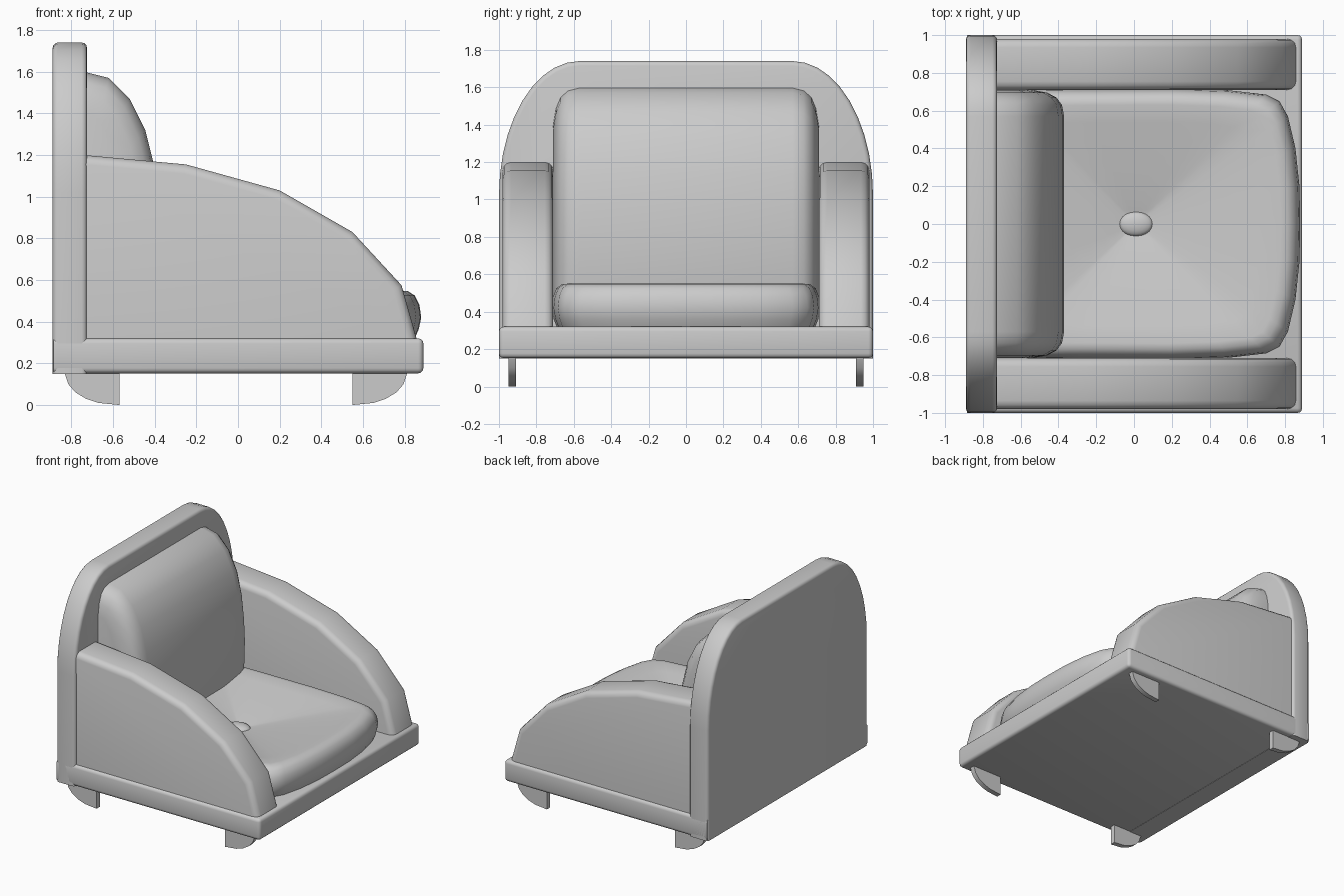
import bpy, bmesh, math
from mathutils import Vector

if "Cube" in bpy.data.objects:
    bpy.data.objects.remove(bpy.data.objects["Cube"])


def finish(name, bm, angle=35):
    bmesh.ops.recalc_face_normals(bm, faces=bm.faces)
    me = bpy.data.meshes.new(name)
    bm.to_mesh(me)
    bm.free()
    ob = bpy.data.objects.new(name, me)
    bpy.context.collection.objects.link(ob)
    bpy.ops.object.select_all(action='DESELECT')
    ob.select_set(True)
    bpy.context.view_layer.objects.active = ob
    bpy.ops.object.shade_smooth_by_angle(angle=math.radians(angle))
    return ob


def loft(name, rings, angle=35):
    """Skin closed rings of equal length and cap both ends."""
    bm = bmesh.new()
    vs = [[bm.verts.new(p) for p in r] for r in rings]
    n = len(vs[0])
    for a, b in zip(vs, vs[1:]):
        for i in range(n):
            j = (i + 1) % n
            bm.faces.new((a[i], a[j], b[j], b[i]))
    bm.faces.new(vs[0])
    bm.faces.new(vs[-1])
    return finish(name, bm, angle)


def prism(name, pts, vec, bevel=0, pick=None, segs=3):
    """Extrude a flat outline along vec and round the picked edges."""
    bm = bmesh.new()
    vec = Vector(vec)
    f = bm.faces.new([bm.verts.new(p) for p in pts])
    new = bmesh.ops.extrude_face_region(bm, geom=[f])['geom']
    for v in new:
        if isinstance(v, bmesh.types.BMVert):
            v.co += vec
    bmesh.ops.recalc_face_normals(bm, faces=bm.faces)
    if bevel:
        edges = [e for e in bm.edges
                 if pick((e.verts[0].co + e.verts[1].co) / 2, e.verts[1].co - e.verts[0].co)]
        bmesh.ops.bevel(bm, geom=edges, offset=bevel, segments=segs,
                        profile=0.5, affect='EDGES')
    return finish(name, bm)


# Base slab, rounded everywhere except at the back
prism("base", [(-.885, -1, .152), (.89, -1, .152), (.89, 1, .152), (-.885, 1, .152)],
      (0, 0, .168), .025, lambda m, d: m.x > -.8)

# Back panel with elliptical shoulders
half = [(.57 + .43 * math.cos(t), 1.02 + .72 * math.sin(t))
        for t in [math.pi / 2 * i / 10 for i in range(11)]]
outline = [(1, .15)] + half + [(-y, z) for y, z in reversed(half)] + [(-1, .15)]
prism("back_panel", [(-.89, y, z) for y, z in outline], (.165, 0, 0), .025,
      lambda m, d: m.z > .2 and abs(d.x) < .01)

# Arms with a sloping top
arm = [(-.74, .31), (-.74, 1.2), (-.25, 1.155), (.2, 1.03), (.55, .83), (.785, .575), (.86, .31)]
for side, y in (("left", -.98), ("right", .71)):
    prism("arm_" + side, [(x, y, z) for x, z in arm], (0, .27, 0), .045,
          lambda m, d: m.z > .32 and m.x > -.73 and abs(d.y) < .01)

# Thin quarter-round feet
foot = [(0, .16), (0, 0), (.1, .01), (.16, .03), (.21, .06), (.245, .1), (.265, .16)]
for sx, x0, end in ((-1, -.57, "back"), (1, .55, "front")):
    for y, side in ((-.95, "left"), (.91, "right")):
        prism(f"foot_{end}_{side}", [(x0 + sx * x, y, z) for x, z in foot], (0, .04, 0))

# Seat cushion: rounded sides, top sinking towards the button
side = [(.88, 0), (.876, .2), (.855, .4), (.815, .57), (.77, .65), (.7, .685), (.5, .708),
        (.2, .718), (-.3, .715), (-.65, .71), (-.715, .66), (-.73, .3), (-.73, 0)]
seat = side + [(x, -y) for x, y in reversed(side[1:-1])]
cx = .01


def ring(s, z):
    return [(cx + (x - cx) * s, y * s, z) for x, y in seat]


rings = [ring(s, z) for s, z in ((.96, .315), (.985, .36), (1, .42), (.99, .48),
                                 (.965, .525), (.925, .547), (.88, .55))]
for s in (.75, .6, .45, .32, .22, .15, .1, .05):
    rings.append(ring(s, .42 + .13 * (s / .88) ** .85))
loft("seat_cushion", rings, 50)

# Button in the middle of the seat
bm = bmesh.new()
bmesh.ops.create_uvsphere(bm, u_segments=20, v_segments=10, radius=1)
for v in bm.verts:
    v.co = (.01 + v.co.x * .09, v.co.y * .065, .435 + v.co.z * .03)
finish("seat_button", bm)

# Back cushion: bulging profile lofted across with rounded ends
prof = [(-.74, 1.6), (-.62, 1.57), (-.52, 1.47), (-.445, 1.32), (-.4, 1.14), (-.378, .95),
        (-.37, .78), (-.375, .6), (-.395, .42), (-.74, .42)]
ends = [(.57, 1, 1.6), (.63, .97, 1.585), (.67, .89, 1.55), (.695, .76, 1.49), (.71, .55, 1.4)]
sections = [(-y, s, t) for y, s, t in reversed(ends)] + ends
loft("back_cushion", [[(-.74 + (x + .74) * s, y, .42 + (z - .42) * (t - .42) / 1.18)
                       for x, z in prof] for y, s, t in sections], 50)
